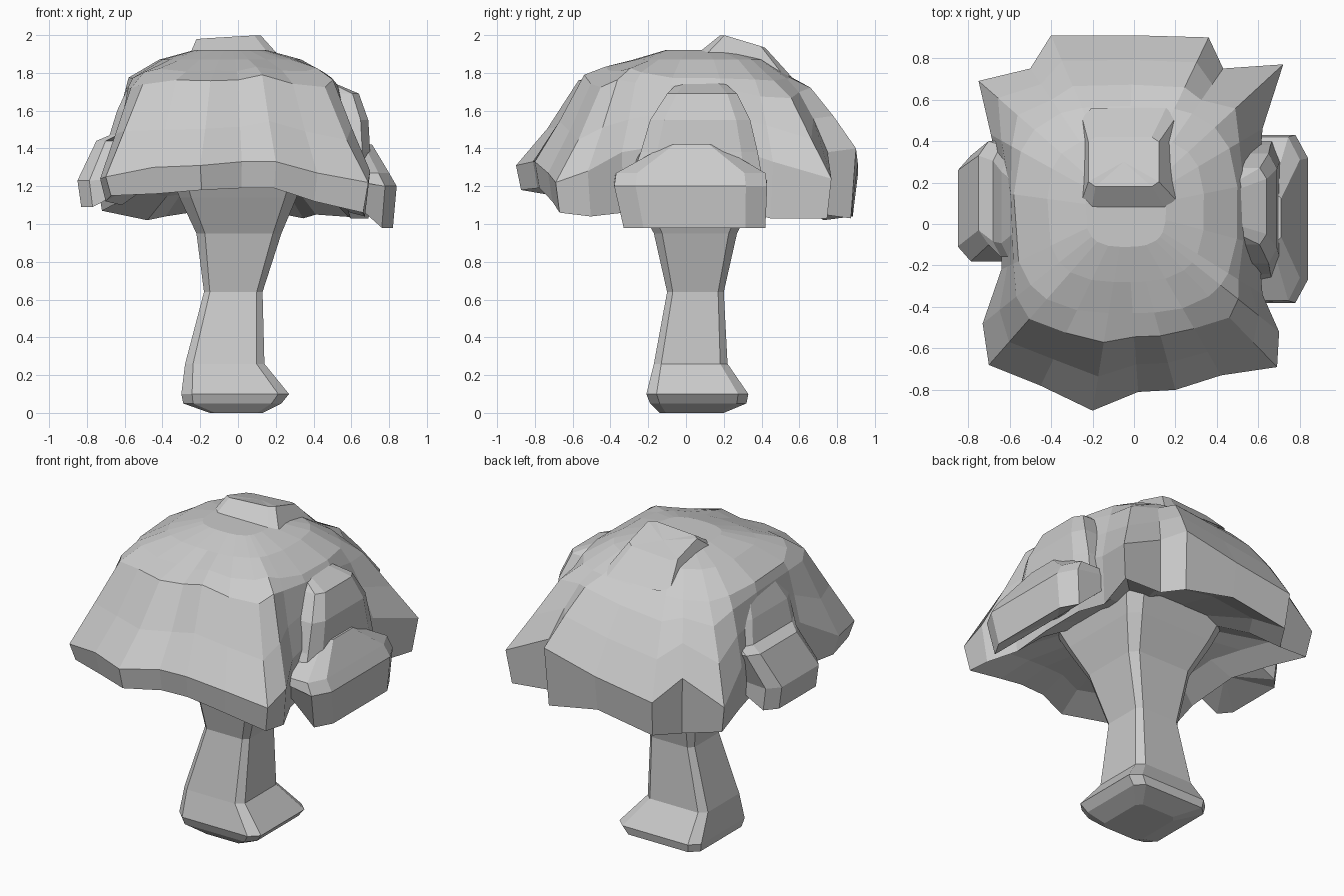
import bpy
import bmesh
import math
import random
from mathutils import Vector

random.seed(4)

# Remove the default cube
default_cube = bpy.data.objects.get("Cube")
if default_cube:
    bpy.data.objects.remove(default_cube, do_unlink=True)

# Single plain material
GREY = (0.6, 0.6, 0.6, 1.0)
grey = bpy.data.materials.new("plain grey")
grey.use_nodes = True
grey.diffuse_color = GREY
grey.node_tree.nodes["Principled BSDF"].inputs["Base Color"].default_value = GREY


def loft(name, rings):
    """Skin a stack of equal-length rings and cap both ends."""
    bm = bmesh.new()
    rows = [[bm.verts.new(point) for point in ring] for ring in rings]
    count = len(rows[0])
    for lower, upper in zip(rows, rows[1:]):
        for i in range(count):
            j = (i + 1) % count
            bm.faces.new((lower[i], lower[j], upper[j], upper[i]))
    for row in (rows[0], rows[-1]):
        centre = sum((v.co for v in row), Vector()) / count
        hub = bm.verts.new(centre)
        for i in range(count):
            bm.faces.new((row[i], row[(i + 1) % count], hub))
    bmesh.ops.recalc_face_normals(bm, faces=bm.faces[:])
    mesh = bpy.data.meshes.new(name)
    bm.to_mesh(mesh)
    bm.free()
    mesh.materials.append(grey)
    obj = bpy.data.objects.new(name, mesh)
    bpy.context.collection.objects.link(obj)
    return obj


def chamfered_ring(z, x_min, x_max, y_min, y_max, cut=0.1):
    """Rectangle with cut corners, as eight points."""
    dx = (x_max - x_min) * cut
    dy = (y_max - y_min) * cut
    return [Vector((x, y, z)) for x, y in (
        (x_min + dx, y_min), (x_max - dx, y_min),
        (x_max, y_min + dy), (x_max, y_max - dy),
        (x_max - dx, y_max), (x_min + dx, y_max),
        (x_min, y_max - dy), (x_min, y_min + dy))]


# Trunk with a spreading foot and a flared top
trunk_sections = [
    (0, -.15, .13, -.14, .2),
    (.05, -.29, .23, -.19, .32),
    (.1, -.3, .27, -.21, .33),
    (.26, -.28, .14, -.17, .22),
    (.64, -.18, .13, -.1, .2),
    (.95, -.22, .23, -.17, .27),
    (1.14, -.31, .31, -.27, .37),
    (1.28, -.36, .36, -.34, .44),
]
loft("trunk", [chamfered_ring(*section) for section in trunk_sections])

# Canopy rim, anticlockwise from the front: x, y, underside height, lip height
rim = [
    (-.2, -.9, 1.18, 1.31), (.02, -.81, 1.19, 1.33),
    (.2, -.8, 1.19, 1.33), (.42, -.73, 1.12, 1.27),
    (.69, -.69, 1.06, 1.22), (.7, -.52, 1.04, 1.28),
    (.62, -.34, 1.06, 1.38), (.6, -.1, 1.1, 1.42),
    (.6, .2, 1.1, 1.42), (.62, .46, 1.03, 1.33),
    (.72, .77, 1.03, 1.24), (.43, .75, 1.05, 1.38),
    (.36, .9, 1.03, 1.4), (0, .91, 1.1, 1.32),
    (-.4, .91, 1.04, 1.26), (-.5, .75, 1.02, 1.38),
    (-.75, .69, 1.07, 1.24), (-.69, .43, 1.1, 1.38),
    (-.63, .15, 1.12, 1.42), (-.64, -.22, 1.1, 1.4),
    (-.73, -.48, 1.12, 1.24), (-.7, -.68, 1.15, 1.25),
    (-.45, -.78, 1.16, 1.3),
]
crown_centre = Vector((-.04, .07, 0))


def shoulder_point(x, y, scale, z):
    """Point on a rounded square in the direction of a rim point."""
    angle = math.atan2(y - crown_centre.y, x - crown_centre.x)
    c, s = math.cos(angle), math.sin(angle)
    reach = (abs(c / .54) ** 3 + abs(s / .5) ** 3) ** (-1 / 3)
    return crown_centre + Vector((c * reach * scale, s * reach * scale, z))


canopy_rings = [[] for _ in range(9)]
for x, y, low, lip in rim:
    front = min(1, max(0, -y / .6))
    bottom = Vector((x * .96, y * .97, low))
    edge = Vector((x, y, lip))
    shoulder = shoulder_point(x, y, 1, 1.76 + front * .06 + random.uniform(-.015, .015))
    inner = Vector((x * .45, y * .45, 1.26))
    column = [inner, bottom.lerp(inner, .4) + Vector((0, 0, .03)), bottom, edge]
    for t, bulge in ((.35, .04 - front * .01), (.7, .05 + front * .05)):
        lift = bulge + random.uniform(-.015, .015)
        column.append(edge.lerp(shoulder, t) + Vector((0, 0, lift)))
    column.append(shoulder)
    column.append(shoulder_point(x, y, .7, 1.87))
    column.append(shoulder_point(x, y, .36, 1.92))
    for ring, point in zip(canopy_rings, column):
        ring.append(point)
loft("canopy", canopy_rings)

# Side foliage: height, outward reach, front and back limits
foliage = {
    "left_lower_foliage": (1, [
        (.98, .82, -.33, .42), (1.2, .84, -.38, .43),
        (1.27, .8, -.37, .42), (1.42, .71, -.1, .16)]),
    "left_upper_foliage": (1, [
        (1.15, .72, -.32, .42), (1.38, .7, -.24, .38),
        (1.55, .69, -.19, .34), (1.69, .64, -.1, .27),
        (1.75, .5, -.04, .2)]),
    "right_foliage": (-1, [
        (1.09, .83, -.18, .33), (1.23, .85, -.18, .33),
        (1.44, .75, -.1, .4), (1.47, .68, -.16, .38),
        (1.6, .64, -.16, .32), (1.75, .57, -.08, .24)]),
}
for name, (side, sections) in foliage.items():
    rings = []
    for z, reach, front, back in sections:
        low_x, high_x = sorted((side * .4, side * reach))
        ring = chamfered_ring(z, low_x, high_x, front, back, .14)
        # The underside climbs towards the trunk
        for point in ring:
            if abs(point.x) < .55:
                point.z = max(z, 1.25)
        rings.append(ring)
    loft(name, rings)

# Low raised clump on the crown, sloping into the back of the canopy
crown = chamfered_ring(1.91, -.25, .2, .07, .56)
crown_top = chamfered_ring(1.98, -.22, .12, .18, .42)
for point in crown:
    point.z -= .3 * max(0, point.y - .12)
for point in crown_top:
    point.z += .06 * (point.x + .22) - .3 * max(0, point.y - .2)
loft("crown_clump", [crown, crown_top])
